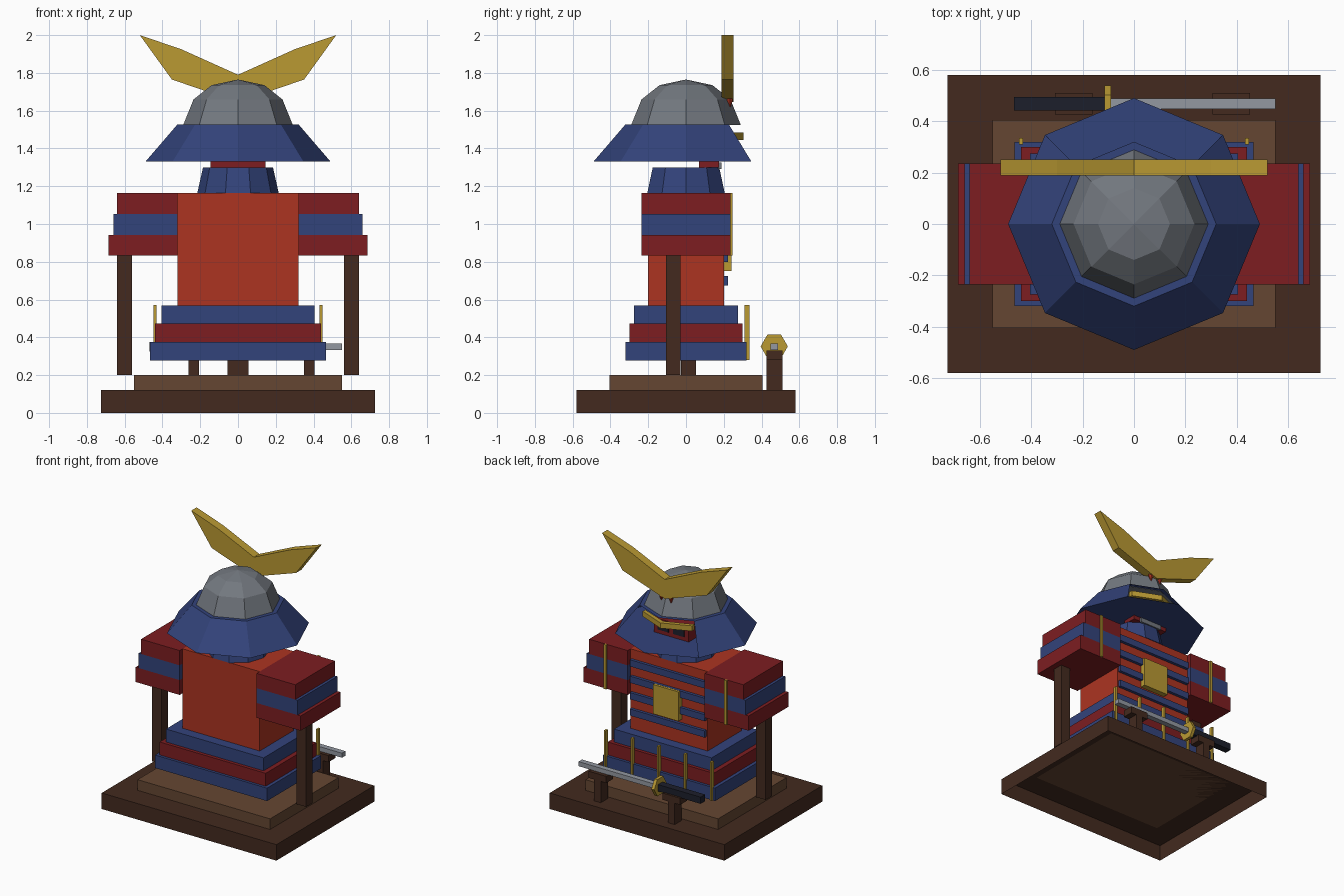
import bpy, bmesh, math
from mathutils import Matrix

old = bpy.data.objects.get("Cube")
if old:
    bpy.data.objects.remove(old, do_unlink=True)


def material(name, hex_code):
    rgb = [(int(hex_code[i:i + 2], 16) / 255) ** 2.2 for i in (0, 2, 4)]
    mat = bpy.data.materials.new(name)
    mat.use_nodes = True
    mat.diffuse_color = (*rgb, 1)
    bsdf = next(n for n in mat.node_tree.nodes if n.type == 'BSDF_PRINCIPLED')
    bsdf.inputs["Base Color"].default_value = (*rgb, 1)
    return mat


dark_wood = material("dark wood", "452e24")
light_wood = material("light wood", "654835")
blue = material("indigo lacquer", "36457a")
crimson = material("crimson lacquer", "7c2326")
scarlet = material("scarlet lacquer", "ab3726")
gold = material("gold", "b89836")
iron = material("helmet iron", "72777e")
steel = material("blade steel", "9297a0")
black = material("black wrap", "22242f")


def finish(name, bm, mat):
    mesh = bpy.data.meshes.new(name)
    bm.to_mesh(mesh)
    bm.free()
    mesh.materials.append(mat)
    obj = bpy.data.objects.new(name, mesh)
    bpy.context.collection.objects.link(obj)
    return obj


def box(name, x, y, z, mat, open_bottom=False):
    """Box from (min, max) ranges on each axis."""
    bm = bmesh.new()
    bmesh.ops.create_cube(bm, size=1)
    for v in bm.verts:
        v.co = [r[0] if c < 0 else r[1] for c, r in zip(v.co, (x, y, z))]
    if open_bottom:
        bm.normal_update()
        under = [f for f in bm.faces if f.normal.z < -0.5]
        bmesh.ops.delete(bm, geom=under, context='FACES_ONLY')
    return finish(name, bm, mat)


def block(name, hx, hy, z, mat, **kw):
    """Box centred on the vertical axis."""
    return box(name, (-hx, hx), (-hy, hy), z, mat, **kw)


def lathe(name, profile, sides, mat, skip=lambda c: False):
    """Faceted stack of rings (radius, z), capped at both ends."""
    bm = bmesh.new()
    rings = []
    for r, z in profile:
        angles = [math.tau * i / sides for i in range(sides)]
        rings.append([bm.verts.new((r * math.cos(a), r * math.sin(a), z)) for a in angles])
    for low, high in zip(rings, rings[1:]):
        for i in range(sides):
            j = (i + 1) % sides
            bm.faces.new((low[i], low[j], high[j], high[i]))
    bm.faces.new(rings[0][::-1])
    bm.faces.new(rings[-1])
    bm.normal_update()
    gone = [f for f in bm.faces if skip(f)]
    bmesh.ops.delete(bm, geom=gone, context='FACES_ONLY')
    bmesh.ops.remove_doubles(bm, verts=bm.verts, dist=0.0005)
    return finish(name, bm, mat)


def slab(name, outline, to_point, offset, mat):
    """Prism: outline placed by to_point, extruded along offset."""
    bm = bmesh.new()
    face = bm.faces.new([bm.verts.new(to_point(a, b)) for a, b in outline])
    new = bmesh.ops.extrude_face_region(bm, geom=[face])["geom"]
    bmesh.ops.translate(bm, vec=offset, verts=[g for g in new if isinstance(g, bmesh.types.BMVert)])
    bmesh.ops.recalc_face_normals(bm, faces=bm.faces)
    return finish(name, bm, mat)


# Plinth and stand
block("plinth", 0.725, 0.58, (0, 0.12), dark_wood, open_bottom=True)
block("plinth_step", 0.55, 0.405, (0.12, 0.2), light_wood)
box("centre_post", (-0.055, 0.055), (-0.027, 0.053), (0.2, 1.16), dark_wood)

# Skirt tiers
for i, (hx, hy, mat) in enumerate([(0.465, 0.32, blue), (0.44, 0.3, crimson), (0.405, 0.275, blue)]):
    z = 0.278 + 0.097 * i
    block(f"skirt_tier_{i + 1}", hx, hy, (z, z + 0.097), mat)
for i in range(5):
    x = -0.44 + 0.22 * i
    box(f"skirt_cord_{i + 1}", (x - 0.008, x + 0.008), (0.31, 0.335), (0.28, 0.57), gold)

# Torso with lacing rows and breast plate
block("torso", 0.32, 0.2, (0.565, 1.165), scarlet)
for i in range(4):
    z = 0.7 + 0.123 * i
    box(f"lacing_row_{i + 1}", (-0.31, 0.31), (0.19, 0.222), (z - 0.025, z + 0.025), blue)
box("breast_plate", (-0.105, 0.105), (0.2, 0.24), (0.75, 0.97), gold)
lathe("collar", [(0.215, 1.165), (0.185, 1.3)], 10, blue)

# Shoulder guards, side posts
for side, s in (("right", -1), ("left", 1)):
    def span(a, b):
        return tuple(sorted((s * a, s * b)))
    box(f"{side}_post", span(0.56, 0.64), (-0.107, -0.03), (0.2, 0.84), dark_wood)
    for i, (reach, mat) in enumerate([(0.685, crimson), (0.66, blue), (0.64, crimson)]):
        z = 0.832 + 0.111 * i
        box(f"{side}_shoulder_tier_{i + 1}", span(0.32, reach), (-0.235, 0.235), (z, z + 0.111), mat)
    box(f"{side}_shoulder_cord", span(0.49, 0.51), (0.23, 0.247), (0.832, 1.165), gold)

# Face mask
box("face_mask", (-0.145, 0.145), (0.07, 0.175), (1.3, 1.44), crimson)
box("mask_mouth", (-0.09, 0.09), (0.17, 0.187), (1.292, 1.325), iron)
for side, s in (("right", -1), ("left", 1)):
    x = s * 0.065
    box(f"{side}_mask_eye", (x - 0.045, x + 0.045), (0.17, 0.182), (1.36, 1.41), black)

# Helmet: brim open on the face side, dome, brow band
lathe("helmet_brim", [(0.49, 1.33), (0.32, 1.528)], 8, blue,
      skip=lambda f: abs(f.normal.z) < 0.9 and f.normal.y > 0.6)
lathe("helmet_dome", [(0.29, 1.525), (0.235, 1.66), (0.14, 1.735), (0.0001, 1.765)], 8, iron)
slab("brow_band", [(0.205, 0.22), (0, 0.305), (-0.205, 0.22), (-0.205, 0.19), (0, 0.27), (0.205, 0.19)],
     lambda a, b: (a, b, 1.445), (0, 0, 0.04), gold)

# Horned crest
half = [(0, 1.79), (0.3, 1.925), (0.52, 2.0), (0.35, 1.765)]
crest = half + [(0, 1.645)] + [(-x, z) for x, z in half[:0:-1]]
slab("crest_horns", crest, lambda a, b: (a, 0.188, b), (0, 0.064, 0), gold)
for i, x in enumerate((-0.04, 0.04)):
    fang = lathe(f"crest_tassel_{i + 1}", [(0.001, -0.03), (0.022, 0.03)], 6, scarlet)
    fang.location = (x, 0.232, 1.64)

# Sword on two rests
for i, x in enumerate((-0.235, 0.378)):
    box(f"sword_rest_post_{i + 1}", (x - 0.028, x + 0.028), (0.427, 0.51), (0.12, 0.29), dark_wood)
    box(f"sword_rest_top_{i + 1}", (x - 0.073, x + 0.073), (0.427, 0.51), (0.28, 0.33), dark_wood)
box("sword_blade", (-0.1, 0.55), (0.447, 0.488), (0.333, 0.367), steel)
box("sword_grip", (-0.468, -0.1), (0.442, 0.495), (0.325, 0.375), black)
guard = lathe("sword_guard", [(0.072, -0.012), (0.072, 0.012)], 6, gold)
guard.data.transform(Matrix.Rotation(math.pi / 2, 4, 'Z') @ Matrix.Rotation(math.pi / 2, 4, 'X'))
guard.location = (-0.102, 0.467, 0.352)
